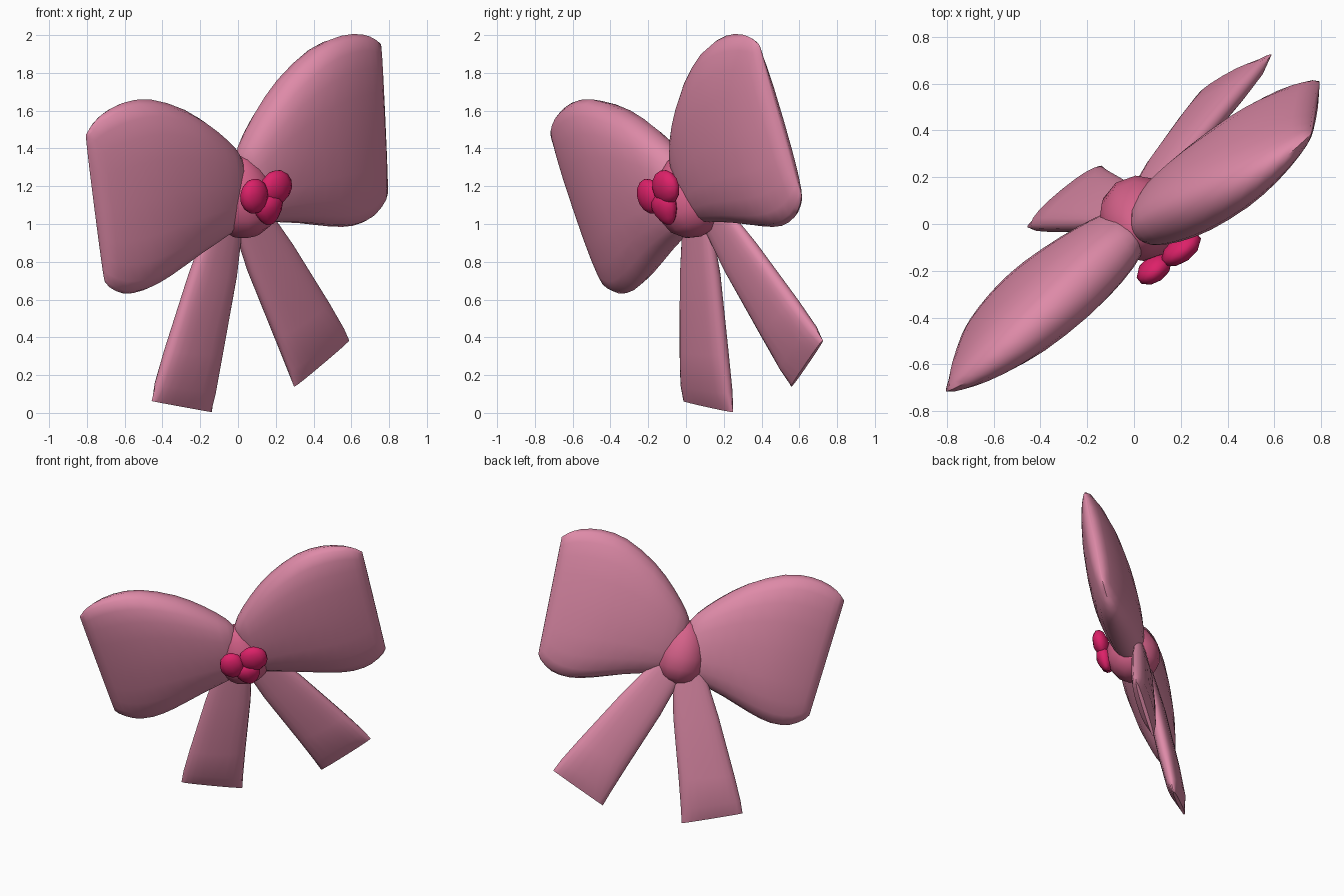
import bpy, bmesh, math
from mathutils import Matrix, Vector

if "Cube" in bpy.data.objects:
    bpy.data.objects.remove(bpy.data.objects["Cube"], do_unlink=True)


def material(name, rgb):
    m = bpy.data.materials.new(name)
    m.use_nodes = True
    m.diffuse_color = (*rgb, 1)
    m.node_tree.nodes["Principled BSDF"].inputs["Base Color"].default_value = (*rgb, 1)
    return m


ribbon_pink = material("ribbon_pink", (0.73, 0.255, 0.39))
knot_pink = material("knot_pink", (0.66, 0.12, 0.25))
berry_red = material("berry_red", (0.72, 0.015, 0.14))

# Tilted frame of the bow: across, backward and up directions
across = Vector((0.793, 0.56, 0.244)).normalized()
back = Vector((-0.07, -0.29, 0.954)).cross(across).normalized()
up = across.cross(back)
FRAME = Matrix((across, back, up)).transposed().to_4x4()
FRAME.translation = (0.02, -0.005, 1.2)


def finish(name, bm, mat, angle):
    bmesh.ops.recalc_face_normals(bm, faces=bm.faces)
    mesh = bpy.data.meshes.new(name)
    bm.to_mesh(mesh)
    bm.free()
    mesh.materials.append(mat)
    obj = bpy.data.objects.new(name, mesh)
    bpy.context.collection.objects.link(obj)
    obj.matrix_world = FRAME
    bpy.ops.object.select_all(action="DESELECT")
    obj.select_set(True)
    bpy.context.view_layer.objects.active = obj
    bpy.ops.object.shade_smooth_by_angle(angle=math.radians(angle))


def refine(stations):
    """Insert a smooth in-between station in every gap except the last."""
    out = []
    last = len(stations) - 1
    for i, s in enumerate(stations):
        out.append(s)
        if i < last - 1:
            before, after, beyond = stations[max(i - 1, 0)], stations[i + 1], stations[i + 2]
            out.append([(9 * (b + c) - a - d) / 16 for a, b, c, d in zip(before, s, after, beyond)])
    return out


def pillow(name, stations, side, depth=0.0, n=20):
    """Loft soft lens sections; each station is low x, z, high x, z, half thickness."""
    bm = bmesh.new()
    rings = []
    for lx, lz, hx, hz, half in stations:
        low, high = Vector((lx, lz)), Vector((hx, hz))
        ring = []
        for i in range(n):
            t = math.tau * i / n
            c, s = math.cos(t), math.sin(t)
            c = math.copysign(abs(c) ** 0.8, c)
            s = math.copysign(abs(s) ** 0.8, s)
            p = (low + high) / 2 + (high - low) / 2 * c
            ring.append(bm.verts.new((side * p.x, depth + half * s, p.y)))
        rings.append(ring)
    for r, q in zip(rings, rings[1:]):
        for i in range(n):
            j = (i + 1) % n
            bm.faces.new((r[i], r[j], q[j], q[i]))
    bm.faces.new(rings[0])
    bm.faces.new(rings[-1])
    finish(name, bm, ribbon_pink, 60)


def ball(name, centre, size, mat, segments, rings, taper=0.0):
    bm = bmesh.new()
    bmesh.ops.create_uvsphere(bm, u_segments=segments, v_segments=rings, radius=1)
    for v in bm.verts:
        k = 1 - taper * v.co.z
        v.co = Vector((v.co.x * k * size[0], v.co.y * k * size[1], v.co.z * size[2])) + Vector(centre)
    finish(name, bm, mat, 50)


LOOP = [
    (0.0, -0.1, 0.0, 0.16, 0.04),
    (0.05, -0.2, 0.04, 0.23, 0.095),
    (0.18, -0.245, 0.16, 0.365, 0.13),
    (0.35, -0.295, 0.33, 0.51, 0.147),
    (0.55, -0.365, 0.55, 0.625, 0.142),
    (0.7, -0.4, 0.73, 0.65, 0.117),
    (0.83, -0.385, 0.87, 0.622, 0.08),
    (0.92, -0.325, 0.95, 0.575, 0.045),
    (0.945, -0.29, 0.985, 0.54, 0.01),
]
TAIL = [
    (-0.05, -0.15, 0.15, -0.1, 0.03),
    (0.045, -0.5, 0.34, -0.42, 0.055),
    (0.18, -0.9, 0.54, -0.79, 0.058),
    (0.245, -1.1, 0.625, -0.955, 0.05),
    (0.275, -1.2, 0.66, -1.04, 0.012),
]

# Loops and tails, mirrored
for label, side in (("left", 1), ("right", -1)):
    pillow(label + "_loop", refine(LOOP), side)
    pillow(label + "_tail", TAIL, side, depth=0.065)

# Centre knot, broader at its foot
ball("knot", (0, 0, -0.055), (0.175, 0.18, 0.225), knot_pink, 12, 8, taper=0.22)

# Cluster of three berries on the front of the knot
ball("right_berry", (-0.065, -0.195, 0.0), (0.086, 0.055, 0.095), berry_red, 10, 7)
ball("left_berry", (0.085, -0.19, 0.01), (0.1, 0.055, 0.093), berry_red, 10, 7)
ball("lower_berry", (0.025, -0.19, -0.095), (0.085, 0.055, 0.09), berry_red, 10, 7, taper=-0.3)
